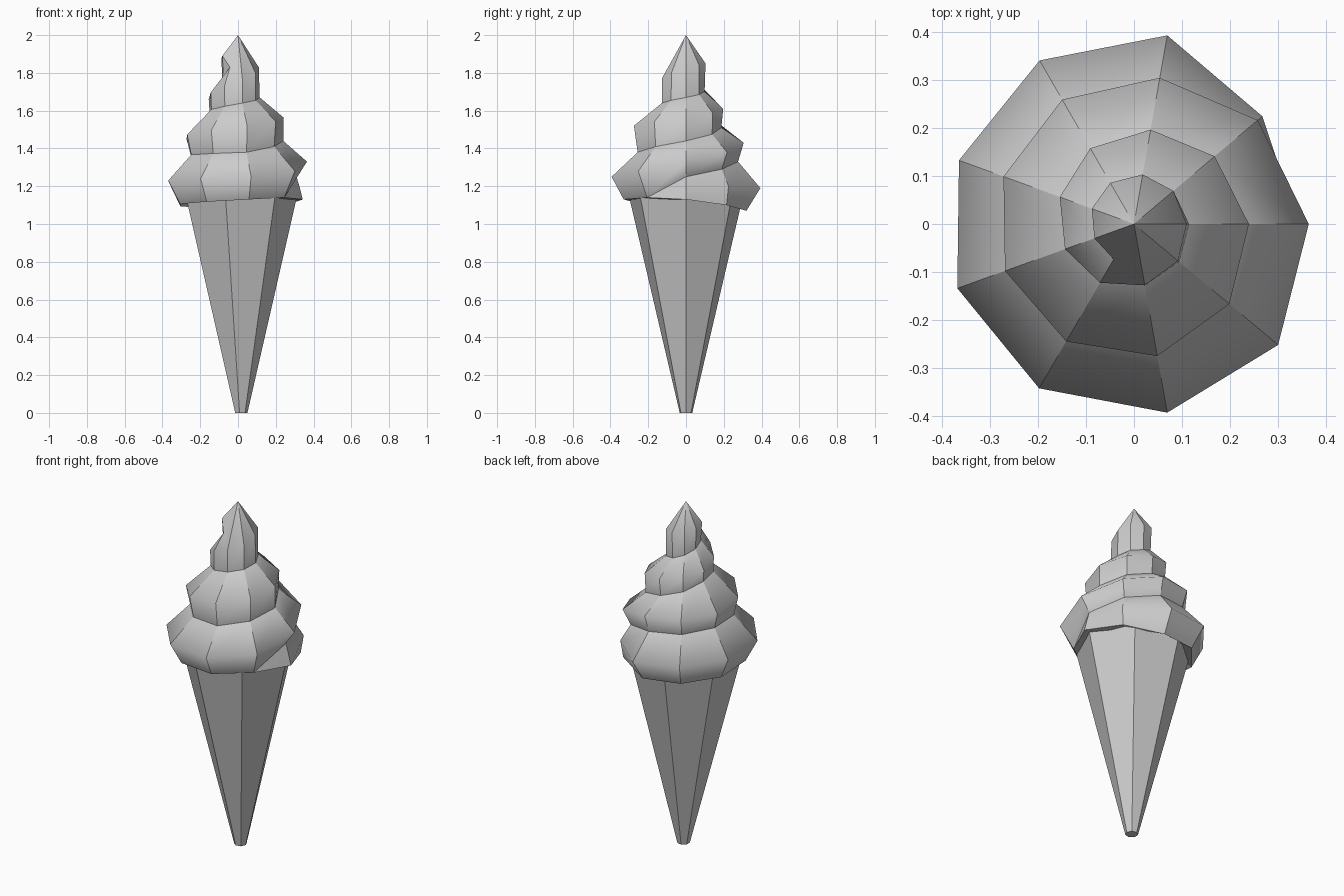
import bpy, bmesh, math
from mathutils import Vector

if "Cube" in bpy.data.objects:
    bpy.data.objects.remove(bpy.data.objects["Cube"])

grey = bpy.data.materials.new("mid_grey")
grey.diffuse_color = (0.57, 0.57, 0.57, 1)
grey.use_nodes = True
grey.node_tree.nodes["Principled BSDF"].inputs["Base Color"].default_value = grey.diffuse_color


def new_object(name, bm):
    bmesh.ops.remove_doubles(bm, verts=bm.verts[:], dist=0.0005)
    bmesh.ops.recalc_face_normals(bm, faces=bm.faces[:])
    me = bpy.data.meshes.new(name)
    bm.to_mesh(me)
    bm.free()
    me.materials.append(grey)
    ob = bpy.data.objects.new(name, me)
    bpy.context.collection.objects.link(ob)
    return ob


# Seven-sided wafer cone
bm = bmesh.new()
rings = []
for cx, r, z in ((0.016, 0.034, 0), (0.003, 0.308, 1.14)):
    rings.append([bm.verts.new((cx + r * math.cos(i * math.tau / 7),
                                r * math.sin(i * math.tau / 7), z)) for i in range(7)])
    bm.faces.new(rings[-1])
for i in range(7):
    j = (i + 1) % 7
    bm.faces.new((rings[0][i], rings[0][j], rings[1][j], rings[1][i]))
new_object("wafer_cone", bm)

# Swirl: nine steps per turn; (step, radius, height) of its ridge and lower groove
RIDGE = [(-1, .32, 1.14), (0, .325, 1.2), (1, .35, 1.2), (2, .4, 1.19), (4, .389, 1.22),
         (7, .4, 1.25), (8, .393, 1.28), (9, .365, 1.33), (11, .31, 1.43), (13, .29, 1.45),
         (16, .28, 1.52), (18, .24, 1.565), (20, .2, 1.61), (22, .165, 1.66),
         (25, .13, 1.77), (27, .11, 1.83), (29, .105, 1.85), (32, .088, 1.89),
         (33, .085, 1.83)]
GROOVE = [(-1, .32, 1.14), (0, .343, 1.13), (2, .325, 1.07), (4.5, .325, 1.1),
          (7, .335, 1.13), (8, .32, 1.14), (9, .31, 1.25), (11, .28, 1.33),
          (13, .265, 1.36), (16, .26, 1.38), (18, .24, 1.44), (20, .19, 1.51),
          (22, .16, 1.59), (25, .13, 1.64), (29, .1, 1.7), (32, .082, 1.78),
          (33, .085, 1.83)]
LAST = 33


def sample(table, k):
    for (a, r0, z0), (b, r1, z1) in zip(table, table[1:]):
        if a <= k <= b:
            t = (k - a) / (b - a)
            r, z, ang = r0 + (r1 - r0) * t, z0 + (z1 - z0) * t, k * math.tau / 9
            return Vector((r * math.cos(ang), r * math.sin(ang), z))


bm = bmesh.new()
tip = bm.verts.new((0, 0, 2))
steps = range(-1, LAST + 1)
ridge = {k: bm.verts.new(sample(RIDGE, k)) for k in steps}
groove = {k: bm.verts.new(sample(GROOVE, k)) for k in steps}
ridge[-1] = groove[-1] = groove[8]
ridge[LAST] = groove[LAST]


def face(*verts):
    verts = list(dict.fromkeys(verts))
    if len(verts) > 2:
        bm.faces.new(verts)


def above(k):
    return groove[k + 9] if k + 9 <= LAST else tip


for k in range(-1, LAST):
    face(groove[k], groove[k + 1], ridge[k + 1], ridge[k])
    face(ridge[k], ridge[k + 1], above(k + 1), above(k))

# Underside tucks into the cone
inner = [bm.verts.new((.25 * math.cos(i * math.tau / 9),
                       .25 * math.sin(i * math.tau / 9), 1.13)) for i in range(9)]
for k in range(-1, 8):
    face(groove[k + 1], groove[k], inner[k % 9], inner[(k + 1) % 9])
for v in [v for v in bm.verts if not v.link_faces]:
    bm.verts.remove(v)

# Round over the ridge only; grooves and step edges stay sharp
for f in bm.faces:
    f.smooth = True
for e in bm.edges:
    e.smooth = False
for k in range(-1, LAST - 1):
    e = bm.edges.get((ridge[k], ridge[k + 1]))
    if e:
        e.smooth = True
new_object("ice_cream_swirl", bm)
